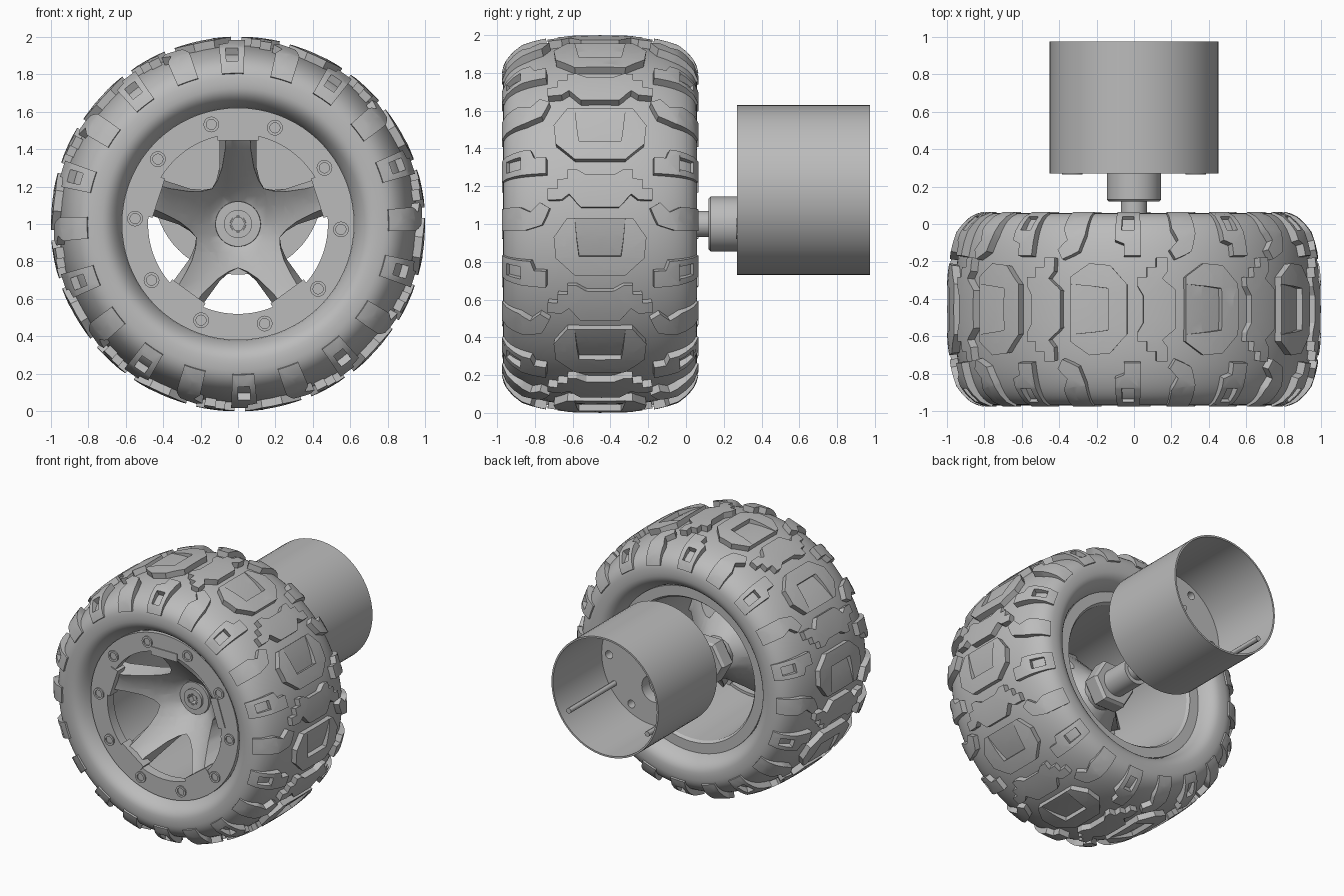
import bpy, bmesh, math
from math import sin, cos, pi, radians, hypot
from mathutils import Vector

if "Cube" in bpy.data.objects:
    bpy.data.objects.remove(bpy.data.objects["Cube"])

grey = bpy.data.materials.new("plain_grey")
grey.use_nodes = True
grey.diffuse_color = (0.5, 0.5, 0.5, 1)
for node in grey.node_tree.nodes:
    if node.type == 'BSDF_PRINCIPLED':
        node.inputs["Base Color"].default_value = grey.diffuse_color

AXLE_Z, MID_Y, CAN_Z = 1.0, -0.455, 1.18
parts = []


def finish(name, bm):
    bmesh.ops.recalc_face_normals(bm, faces=bm.faces[:])
    mesh = bpy.data.meshes.new(name)
    bm.to_mesh(mesh)
    bm.free()
    mesh.materials.append(grey)
    obj = bpy.data.objects.new(name, mesh)
    bpy.context.collection.objects.link(obj)
    parts.append(obj)
    return obj


def lathe(bm, profile, segs=48, cx=0, cz=AXLE_Z, closed=False):
    """Turn a (radius, y) profile about an axis parallel to y."""
    rows = []
    for r, y in profile:
        if r == 0:
            rows.append([bm.verts.new((cx, y, cz))] * segs)
        else:
            rows.append([bm.verts.new((cx + r * cos(2 * pi * i / segs), y,
                                       cz + r * sin(2 * pi * i / segs))) for i in range(segs)])
    pairs = list(zip(rows, rows[1:])) + ([(rows[-1], rows[0])] if closed else [])
    for a, b in pairs:
        for i in range(segs):
            j = (i + 1) % segs
            loop = list(dict.fromkeys([a[i], a[j], b[j], b[i]]))
            if len(loop) > 2:
                bm.faces.new(loop)


def turned(name, profile, **kw):
    bm = bmesh.new()
    lathe(bm, profile, **kw)
    return finish(name, bm)


def rod(r, y0, y1):
    return [(0, y0), (r, y0), (r, y1), (0, y1)]


def prism(bm, points, step, place):
    """Grid-cut a flat outline and bend it into a solid with place(u, v, level)."""
    flat = bmesh.new()
    face = flat.faces.new([flat.verts.new((u, v, 0)) for u, v in points])
    face.normal_update()
    bmesh.ops.triangulate(flat, faces=[face])
    for axis in (0, 1):
        low, high = min(p[axis] for p in points), max(p[axis] for p in points)
        normal = Vector((1 - axis, axis, 0))
        for k in range(math.ceil(low / step), math.floor(high / step) + 1):
            bmesh.ops.bisect_plane(flat, geom=flat.verts[:] + flat.edges[:] + flat.faces[:],
                                   dist=1e-5, plane_co=normal * (k * step), plane_no=normal)
    lo = {v: bm.verts.new(place(v.co.x, v.co.y, 0)) for v in flat.verts}
    hi = {v: bm.verts.new(place(v.co.x, v.co.y, 1)) for v in flat.verts}
    for f in flat.faces:
        bm.faces.new([hi[v] for v in f.verts])
        bm.faces.new([lo[v] for v in reversed(f.verts)])
    for e in flat.edges:
        if e.is_boundary:
            a, b = e.verts
            bm.faces.new([lo[a], lo[b], hi[b], hi[a]])
    flat.free()


# Tyre cross-section: rounded box, t = 0 at the crown
def section(t):
    c, s = cos(t), sin(t)
    d = 0.513 * math.copysign(abs(s) ** 0.77, s)
    return 0.75 + (0.207 if c > 0 else -0.17) * abs(c) ** 0.77, d


tyre_profile = [section(radians(a)) for a in range(-135, 136, 5)]
turned("tyre", [(r, MID_Y + d) for r, d in tyre_profile], segs=96, closed=True)

# Distance table from crown to sidewall, used to lay treads on the tyre
table = [(0, *section(0))]
for i in range(1, 301):
    r, d = section(i * pi / 600)
    table.append((table[-1][0] + hypot(r - table[-1][1], d - table[-1][2]), r, d))


def tread_place(angle, side=0):
    def place(u, w, level):
        sign = side or (1 if w >= 0 else -1)
        i = next((k for k, row in enumerate(table) if row[0] >= abs(w)), 300)
        a, b = table[max(i - 6, 0)], table[min(i + 6, 300)]
        tr, td = b[1] - a[1], b[2] - a[2]
        n = hypot(tr, td)
        thick = 0.043 - 0.03 * min(max(0, (abs(w) - 0.4) / 0.15), 1)
        h = thick if level else -0.015
        r, d = table[i][1] + h * td / n, table[i][2] - h * tr / n
        th = radians(angle) + u / 0.97
        return (r * cos(th), MID_Y + sign * min(d, 0.52), AXLE_Z + r * sin(th))
    return place


def mirrored(half):
    return half + [(u, -w) for u, w in reversed(half)]


# Centre treads: notched octagons alternating with jagged hourglasses
octagon = mirrored([(-0.05, 0.11), (0.15, 0.13), (0.15, 0.17), (0.05, 0.24),
                    (-0.06, 0.23), (-0.15, 0.13)])
hourglass = mirrored([(0.07, 0.07), (0.1, 0.12), (0.1, 0.17), (0.05, 0.17), (0.05, 0.22),
                      (0.0, 0.22), (0.0, 0.27), (-0.06, 0.27), (-0.06, 0.2),
                      (-0.03, 0.16), (-0.1, 0.1)])
notch_floor = mirrored([(-0.05, 0.11), (0.15, 0.13)])
bm = bmesh.new()
for k in range(10):
    prism(bm, octagon, 0.06, tread_place(-7 + 36 * k))
    prism(bm, hourglass, 0.06, tread_place(11 + 36 * k))

    # Ramp rising out of the notch
    base = tread_place(-7 + 36 * k)

    def ramp(u, w, level, base=base):
        low, top = Vector(base(u, w, 0)), Vector(base(u, w, 1))
        return low.lerp(top, level * (0.4 + 0.55 * (u + 0.05) / 0.2))
    prism(bm, notch_floor, 0.06, ramp)
finish("centre_treads", bm)

# Shoulder treads: windowed blocks alternating with hooked bars
window = [(-0.07, 0.41), (-0.07, 0.56), (0.07, 0.56), (0.07, 0.41),
          (0.035, 0.41), (0.035, 0.5), (-0.035, 0.5), (-0.035, 0.41)]
window_foot = [(-0.07, 0.41), (0.07, 0.41), (0.07, 0.36), (0.02, 0.34),
               (0.02, 0.28), (-0.07, 0.28)]
hook = [(-0.08, 0.56), (0.06, 0.56), (0.06, 0.42), (0.03, 0.36), (0.08, 0.31),
        (0.05, 0.26), (-0.04, 0.3), (-0.07, 0.39)]
bm = bmesh.new()
for side in (-1, 1):
    for k in range(10):
        for shape, start in ((window, 20), (window_foot, 20), (hook, 2)):
            prism(bm, shape, 0.05, tread_place(start + 36 * k, side))
finish("shoulder_treads", bm)

# Rim: clamp ring, barrel and flat back lip
turned("rim", [(0.48, -0.885), (0.62, -0.885), (0.62, -0.8), (0.6, -0.78), (0.6, -0.12),
               (0.62, -0.1), (0.62, -0.05), (0.545, -0.05), (0.53, -0.07),
               (0.5, -0.81), (0.48, -0.81)], segs=72, closed=True)
bm = bmesh.new()
for k in range(10):
    a = radians(-3 + 36 * k)
    lathe(bm, [(0.042, -0.87), (0.042, -0.895), (0.027, -0.895), (0.027, -0.886), (0, -0.886)],
          16, 0.55 * cos(a), AXLE_Z + 0.55 * sin(a))
finish("rim_bolts", bm)

# Five dished spokes with flared flanks, each ending in a tab on the ring
arm = [(0.19, -0.138), (0.235, -0.115), (0.3, -0.1), (0.49, -0.1),
       (0.49, 0.1), (0.3, 0.1), (0.235, 0.115)]
tab = [(0.445, -0.11), (0.505, -0.11), (0.505, 0.11), (0.445, 0.11)]
spoke_angles = [radians(90 + 72 * k) for k in range(5)]


def turn(points, a):
    return [(u * cos(a) - v * sin(a), u * sin(a) + v * cos(a)) for u, v in points]


def star_place(u, v, level):
    r = hypot(u, v)
    lift = min(max(0, r - 0.12) / 0.36, 1)
    a = min(spoke_angles, key=lambda s: -(u * cos(s) + v * sin(s)))
    along, across = turn([(u, v)], -a)[0]
    if level:
        across *= 1 - 0.35 * min(max(0, (r - 0.23) / 0.2), 1)
    u, v = turn([(along, across)], a)[0]
    return (u, -0.5 - 0.38 * lift + (0 if level else 0.14), AXLE_Z + v)


bm = bmesh.new()
prism(bm, [p for a in spoke_angles for p in turn(arm, a)], 0.05, star_place)
for a in spoke_angles:
    prism(bm, turn(tab, a), 0.5, lambda u, v, level: (u, -0.892 if level else -0.8, AXLE_Z + v))
finish("spokes", bm)

# Hub, socket bolt, drive hex and shaft
turned("hub", [(0, -0.5), (0.042, -0.5), (0.042, -0.545), (0.075, -0.545), (0.075, -0.525),
               (0.12, -0.525), (0.13, -0.4), (0.12, -0.25), (0, -0.25)])
turned("bolt_socket", [(0.036, -0.5), (0.036, -0.544), (0.045, -0.544), (0.045, -0.5)],
       segs=6, closed=True)
turned("drive_hex", [(0, -0.33), (0.16, -0.33), (0.175, -0.31), (0.175, -0.22),
                     (0.16, -0.2), (0, -0.2)], segs=6)
turned("axle_sleeve", rod(0.1, -0.25, 0.02))
turned("shaft", rod(0.07, -0.1, 0.2))
turned("gearbox_boss", [(0, 0.12), (0.135, 0.12), (0.145, 0.13), (0.145, 0.28), (0, 0.28)])

# Motor can, open at the back, with holes in its end plate
can = turned("motor_can", [(0, 0.27), (0.45, 0.27), (0.45, 0.975), (0.437, 0.975),
                           (0.437, 0.39), (0, 0.39)], segs=64, cz=CAN_Z)
bm = bmesh.new()
lathe(bm, rod(0.1, 0.3, 0.5), 32, 0, 1.02)
for deg in range(0, 360, 60):
    a = radians(deg)
    lathe(bm, rod(0.03, 0.3, 0.5), 16, 0.375 * cos(a), CAN_Z + 0.375 * sin(a))
cutter = finish("hole_cutter", bm)
cutter.hide_render = True
mod = can.modifiers.new("holes", 'BOOLEAN')
mod.operation, mod.solver, mod.object = 'DIFFERENCE', 'EXACT', cutter
bpy.context.view_layer.objects.active = can
bpy.ops.object.modifier_apply(modifier=mod.name)
parts.remove(cutter)
bpy.data.objects.remove(cutter)

# Two long screws through the end plate
bm = bmesh.new()
for x in (-0.33, 0.33):
    lathe(bm, rod(0.02, 0.32, 0.94), 12, x, 0.975)
    lathe(bm, rod(0.055, 0.264, 0.3), 20, x, 0.975)
finish("motor_screws", bm)

# Smooth the curved surfaces and keep the edges sharp
bpy.ops.object.select_all(action='DESELECT')
for obj in parts:
    obj.select_set(True)
bpy.context.view_layer.objects.active = parts[0]
bpy.ops.object.shade_smooth_by_angle(angle=radians(30))
